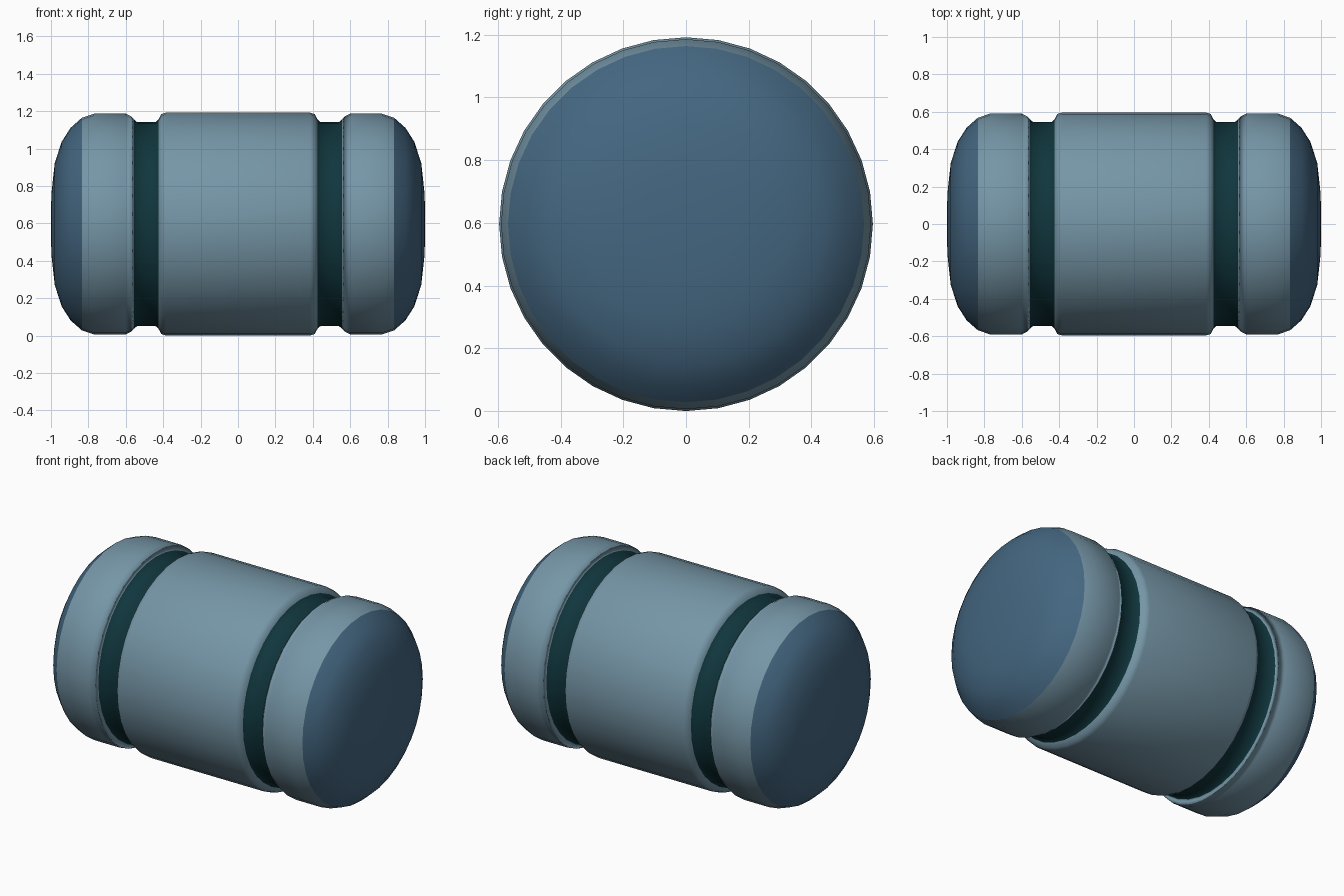
import bpy, bmesh, math

if "Cube" in bpy.data.objects:
    bpy.data.objects.remove(bpy.data.objects["Cube"])

SEG = 36
AXIS_Z = 0.596


def material(name, rgb):
    m = bpy.data.materials.new(name)
    m.diffuse_color = (*rgb, 1.0)
    m.use_nodes = True
    m.node_tree.nodes["Principled BSDF"].inputs["Base Color"].default_value = m.diffuse_color
    return m


shell_blue = material("steel blue", (0.180, 0.305, 0.385))
cap_blue = material("deep blue", (0.058, 0.135, 0.220))
groove_teal = material("dark teal", (0.005, 0.036, 0.046))


def lathe(name, profile, mat):
    """Spin (x, radius) points round the horizontal x axis."""
    bm = bmesh.new()
    rings = []
    for x, r in profile:
        if r == 0:
            rings.append([bm.verts.new((x, 0, AXIS_Z))] * SEG)
        else:
            rings.append([bm.verts.new((x, r * math.sin(math.tau * i / SEG),
                                        AXIS_Z + r * math.cos(math.tau * i / SEG)))
                          for i in range(SEG)])
    for a, b in zip(rings, rings[1:]):
        for i in range(SEG):
            j = (i + 1) % SEG
            quad = [a[i], a[j], b[j], b[i]]
            face = bm.faces.new(list(dict.fromkeys(quad)))
            face.smooth = True
            # point every face away from the axis, or along it at the ends
            face.normal_update()
            c = face.calc_center_median()
            out = c.copy()
            out.z -= AXIS_Z
            if face.normal.dot(out) < 0:
                face.normal_flip()
    mesh = bpy.data.meshes.new(name)
    bm.to_mesh(mesh)
    bm.free()
    mesh.materials.append(mat)
    obj = bpy.data.objects.new(name, mesh)
    bpy.context.collection.objects.link(obj)
    return obj


# Half profiles, from the middle outwards
body = [(0.385, 0.596), (0.41, 0.588), (0.425, 0.56)]
groove = [(0.425, 0.56), (0.44, 0.546), (0.54, 0.546), (0.557, 0.56)]
collar = [(0.557, 0.56), (0.57, 0.575), (0.60, 0.590), (0.77, 0.590), (0.835, 0.568)]
cap = [(0.835, 0.568), (0.895, 0.515), (0.943, 0.44), (0.98, 0.325), (0.998, 0.16), (1.0, 0)]

# Central drum
lathe("drum", [(-x, r) for x, r in reversed(body)] + body, shell_blue)

# Grooves, collars and domed ends on both sides
for side, s in (("left", -1), ("right", 1)):
    for part, prof, mat in (("groove", groove, groove_teal),
                            ("collar", collar, shell_blue),
                            ("end_cap", cap, cap_blue)):
        lathe(f"{side}_{part}", [(s * x, r) for x, r in prof], mat)
